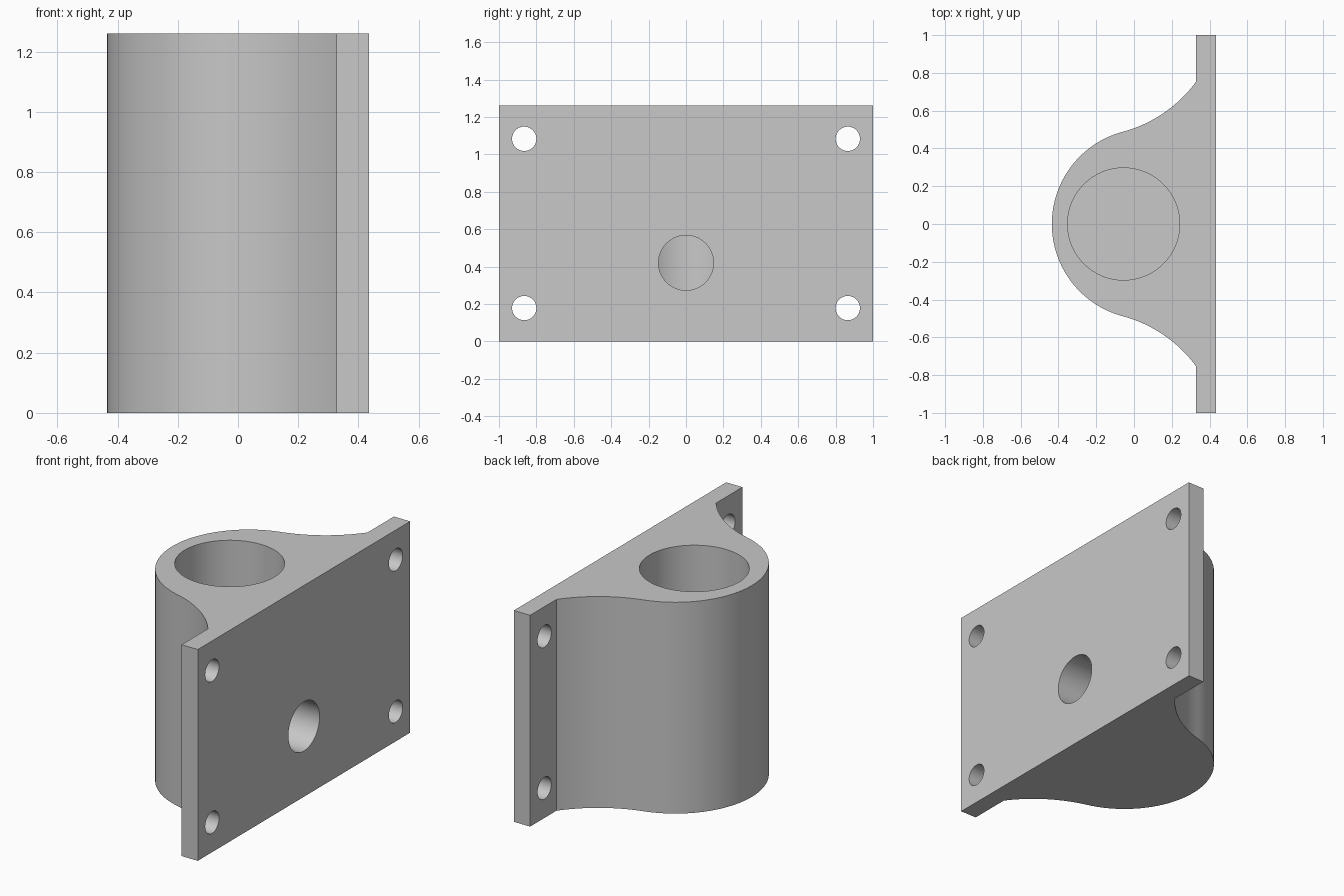
import bpy, bmesh
from math import sin, cos, pi, asin, atan2, radians
from mathutils import Matrix

if "Cube" in bpy.data.objects:
    bpy.data.objects.remove(bpy.data.objects["Cube"], do_unlink=True)

HEIGHT = 1.26
BACK, STEP, NOSE = 0.435, 0.328, -0.435    # x of plate back, plate front, boss nose
BOSS_R, BORE_R, BORE_X = 0.505, 0.297, -0.055
FLOOR = 0.006                              # thin web that closes the bore

steel = bpy.data.materials.new("plain grey")
steel.use_nodes = True
grey = (0.58, 0.58, 0.58, 1)
steel.diffuse_color = grey
steel.node_tree.nodes["Principled BSDF"].inputs["Base Color"].default_value = grey


def make_object(name, bm):
    bmesh.ops.recalc_face_normals(bm, faces=bm.faces)
    mesh = bpy.data.meshes.new(name)
    bm.to_mesh(mesh)
    bm.free()
    obj = bpy.data.objects.new(name, mesh)
    bpy.context.collection.objects.link(obj)
    mesh.materials.append(steel)
    return obj


def half_profile():
    """Outline from the nose to the plate's outer corner, for y >= 0."""
    tilt, steps = radians(15), 32
    centre = NOSE + BOSS_R
    pts = []
    # round boss
    for i in range(steps + 1):
        a = (pi / 2 - tilt) * i / steps
        pts.append((centre - BOSS_R * cos(a), BOSS_R * sin(a)))
    # tangent concave flare that meets the plate
    tx, ty = pts[-1]
    dx, dy = STEP - tx, 0.752 - ty
    end = 2 * atan2(dy, dx) - tilt
    r = dx / (sin(end) - sin(tilt))
    for i in range(1, steps + 1):
        a = tilt + (end - tilt) * i / steps
        pts.append((tx + r * (sin(a) - sin(tilt)), ty + r * (cos(tilt) - cos(a))))
    # plate edge
    return pts + [(STEP, 1), (BACK, 1)]


def cylinder_cutter(name, radius, length, centre, along_x=False):
    bm = bmesh.new()
    turn = Matrix.Rotation(pi / 2, 4, "Y") if along_x else Matrix()
    bmesh.ops.create_cone(bm, cap_ends=True, segments=64, radius1=radius, radius2=radius,
                          depth=length, matrix=Matrix.Translation(centre) @ turn)
    obj = make_object(name, bm)
    obj.hide_render = True
    return obj


# Bracket body: mirrored outline pulled up to full height
half = half_profile()
outline = half + [(x, -y) for x, y in reversed(half[1:])]
bm = bmesh.new()
face = bm.faces.new([bm.verts.new((x, y, 0)) for x, y in outline])
top = bmesh.ops.extrude_face_region(bm, geom=[face])["geom"]
bmesh.ops.translate(bm, vec=(0, 0, HEIGHT),
                    verts=[v for v in top if isinstance(v, bmesh.types.BMVert)])
bracket = make_object("bracket", bm)

# Vertical bore, side port into the bore, and four bolt holes
cutters = [
    cylinder_cutter("bore_cutter", BORE_R, HEIGHT, (BORE_X, 0, HEIGHT / 2 + FLOOR)),
    cylinder_cutter("port_cutter", 0.147, 0.6, (0.3, 0, 0.42), True),
]
for y in (-0.865, 0.865):
    for z in (0.178, 1.083):
        cutters.append(cylinder_cutter("bolt_hole_cutter", 0.065, 0.4, (0.4, y, z), True))

for cutter in cutters:
    mod = bracket.modifiers.new(cutter.name, "BOOLEAN")
    mod.operation, mod.solver, mod.object = "DIFFERENCE", "EXACT", cutter

# Bake the cuts and discard the cutters
graph = bpy.context.evaluated_depsgraph_get()
baked = bpy.data.meshes.new_from_object(bracket.evaluated_get(graph))
bracket.modifiers.clear()
bracket.data = baked
for cutter in cutters:
    bpy.data.objects.remove(cutter, do_unlink=True)

# Smooth curved walls, crisp edges
bpy.ops.object.select_all(action="DESELECT")
bracket.select_set(True)
bpy.context.view_layer.objects.active = bracket
bpy.ops.object.shade_smooth_by_angle(angle=radians(25))
